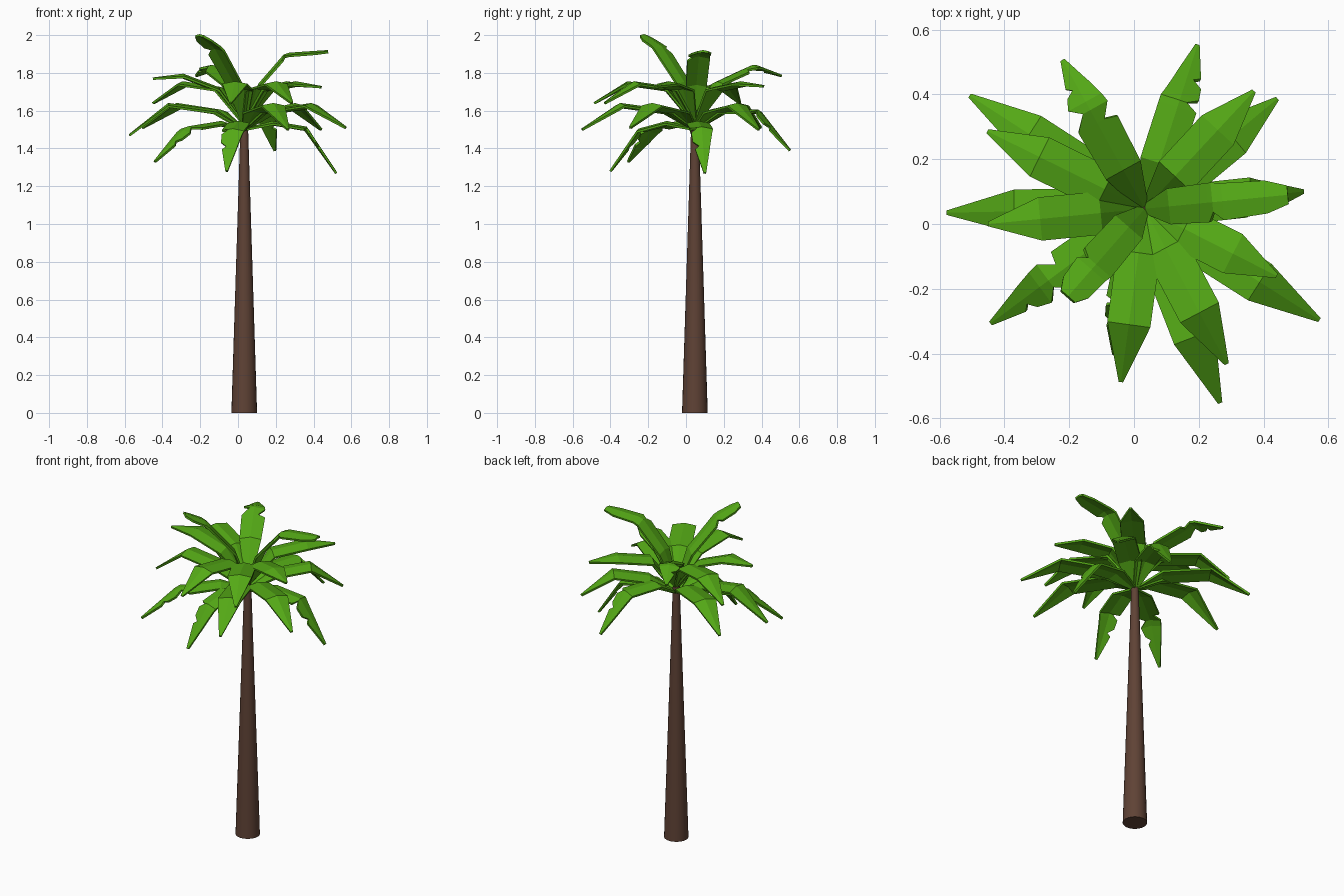
import bpy, math
from mathutils import Vector

if "Cube" in bpy.data.objects:
    bpy.data.objects.remove(bpy.data.objects["Cube"])

CX, CY = 0.033, 0.047          # trunk axis


def material(name, rgb):
    m = bpy.data.materials.new(name)
    m.diffuse_color = (*rgb, 1)
    m.use_nodes = True
    m.node_tree.nodes["Principled BSDF"].inputs["Base Color"].default_value = m.diffuse_color
    return m


BARK = material("bark", (0.115, 0.055, 0.036))
LEAF = material("leaf", (0.09, 0.40, 0.008))

# Trunk: tapered column
bpy.ops.mesh.primitive_cone_add(vertices=24, radius1=0.068, radius2=0.019,
                                depth=1.55, location=(CX, CY, 0.775))
trunk = bpy.context.object
trunk.name = "trunk"
trunk.data.materials.append(BARK)
bpy.ops.object.shade_smooth_by_angle()

# Outlines: (position along path 0..3, left half width, right half width)
PLAIN = [(0, .012, .012), (1, .066, .066), (2, .066, .066), (3, .006, .006)]
TORN_RIGHT = [(0, .012, .012), (1, .06, .06), (1.9, .06, .06), (2, .06, .022),
              (2.08, .054, .056), (2.28, .043, .052), (2.4, .037, .02),
              (2.45, .035, .042), (3, .006, .006)]
TORN_BOTH = [(0, .012, .012), (1, .06, .06), (1.7, .065, .065), (1.75, .065, .025),
             (1.95, .025, .06), (2.1, .06, .055), (2.3, .045, .045),
             (2.4, .018, .04), (2.48, .035, .035), (3, .006, .006)]
BLUNT = [(0, .012, .012), (1, .055, .055), (1.85, .06, .06), (1.95, .06, .03),
         (2.1, .055, .058), (2.7, .05, .05), (3, .028, .028)]


def frond(name, tip, path, outline):
    """Folded blade bent along three (radius, height) segments towards tip x, y."""
    d = Vector((tip[0] - CX, tip[1] - CY, 0))
    reach = d.length
    d.normalize()
    side = Vector((-d.y, d.x, 0))
    pts = path[:-1] + [(reach, path[-1])]
    verts, faces = [], []
    for t, left, right in outline:
        i = min(int(t), 2)
        f = t - i
        r = pts[i][0] * (1 - f) + pts[i + 1][0] * f
        z = pts[i][1] * (1 - f) + pts[i + 1][1] * f
        p = Vector((CX, CY, z)) + d * r
        for w in (left, 0, -right):
            verts.append(p + side * w - Vector((0, 0, abs(w) * 0.2)))
    for k in range(len(outline) - 1):
        a = 3 * k
        for j in (a, a + 1):
            faces.append((j, j + 1, j + 4, j + 3))
    me = bpy.data.meshes.new(name)
    me.from_pydata(verts, [], [f[::-1] for f in faces])
    me.materials.append(LEAF)
    ob = bpy.data.objects.new(name, me)
    bpy.context.collection.objects.link(ob)
    s = ob.modifiers.new("thickness", 'SOLIDIFY')
    s.thickness = 0.012
    s.offset = 0


# Lower tier: long whole fronds
for n, (x, y, z) in enumerate([(.44, .385, 1.5), (-.505, .395, 1.51), (-.575, .035, 1.47),
                               (.57, -.295, 1.51), (.265, -.55, 1.5)]):
    R = math.hypot(x - CX, y - CY)
    frond(f"lower_frond_{n}", (x, y), [(0, 1.5), (.15, 1.6), (R * .66, 1.635), z], PLAIN)

# Lower tier: torn drooping fronds
for n, (x, y, r2, z1, z2, z3, o) in enumerate([
        (.195, .55, .35, 1.6, 1.6, 1.39, TORN_RIGHT),
        (.52, .10, .33, 1.54, 1.51, 1.27, TORN_RIGHT),
        (-.06, -.40, .30, 1.54, 1.5, 1.28, TORN_RIGHT),
        (-.44, -.305, .38, 1.54, 1.51, 1.33, TORN_BOTH)]):
    frond(f"drooping_frond_{n}", (x, y), [(0, 1.5), (.15, z1), (r2, z2), z3], o)

# Upper tier: whole fronds
for n, (x, y, z) in enumerate([(.37, .41, 1.73), (-.45, .285, 1.64), (-.45, 0, 1.77),
                               (.44, -.16, 1.725), (.285, -.43, 1.64), (-.04, -.485, 1.64)]):
    R = math.hypot(x - CX, y - CY)
    z2 = 1.79 if z > 1.75 else 1.75
    frond(f"upper_frond_{n}", (x, y), [(0, 1.53), (.14, 1.72), (R * .67, z2), z], PLAIN)

# Upper tier: raised torn fronds
frond("raised_frond_back", (-.22, .505), [(0, 1.53), (.14, 1.75), (.36, 1.84), 1.785], TORN_BOTH)
frond("raised_frond_right", (.475, .09), [(0, 1.53), (.08, 1.74), (.22, 1.9), 1.915], BLUNT)
frond("raised_frond_front", (-.205, -.225), [(0, 1.53), (.08, 1.75), (.24, 1.94), 2.0], BLUNT)
